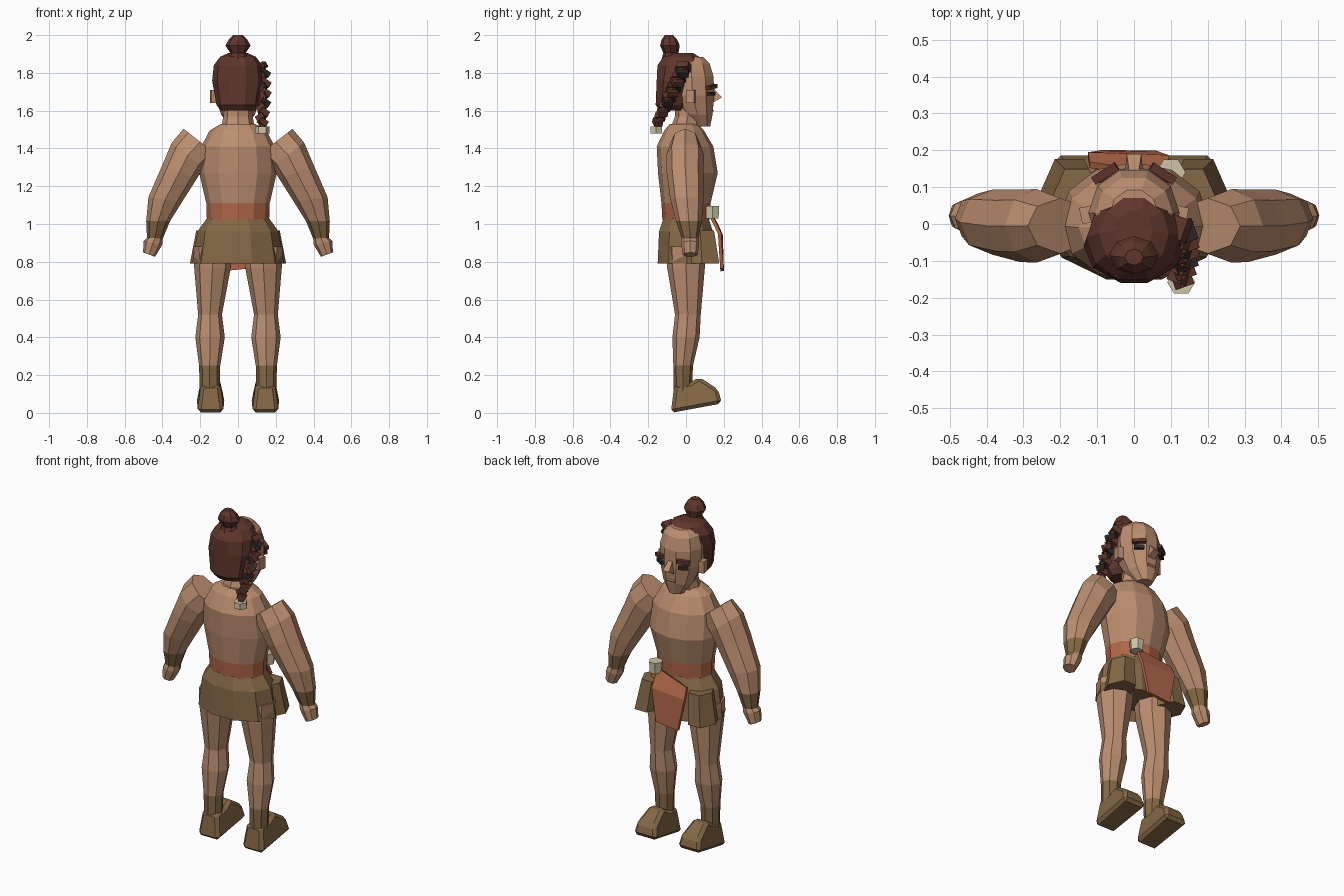
import bpy, bmesh, math
from mathutils import Matrix, Vector

cube = bpy.data.objects.get("Cube")
if cube:
    bpy.data.objects.remove(cube)


def material(name, r, g, b):
    m = bpy.data.materials.new(name)
    m.use_nodes = True
    m.diffuse_color = (r, g, b, 1)
    m.node_tree.nodes["Principled BSDF"].inputs["Base Color"].default_value = (r, g, b, 1)
    return m


skin = material("skin", 0.50, 0.27, 0.16)
leather = material("brown leather", 0.235, 0.138, 0.060)
cloth = material("rust cloth", 0.44, 0.135, 0.068)
hair = material("dark auburn hair", 0.115, 0.036, 0.025)
black = material("black strands", 0.028, 0.023, 0.021)
bone = material("bone", 0.62, 0.56, 0.39)


def finish(name, bm, mats):
    bmesh.ops.recalc_face_normals(bm, faces=bm.faces)
    mesh = bpy.data.meshes.new(name)
    bm.to_mesh(mesh)
    bm.free()
    for m in mats:
        mesh.materials.append(m)
    ob = bpy.data.objects.new(name, mesh)
    bpy.context.collection.objects.link(ob)
    return ob


def loft(name, rings, n, mats, bands=None, s=1):
    """Rings are (x, y, z, rx, ry, tilt in degrees); bands give a slot per segment."""
    bm = bmesh.new()
    loops = []
    for x, y, z, rx, ry, *tilt in rings:
        t = math.radians(tilt[0]) if tilt else 0
        loop = []
        for i in range(n):
            a = math.tau * i / n
            c = rx * math.cos(a)
            loop.append(bm.verts.new((s * (x + c * math.cos(t)), y + ry * math.sin(a), z + c * math.sin(t))))
        loops.append(loop)
    for k, (p, q) in enumerate(zip(loops, loops[1:])):
        for i in range(n):
            f = bm.faces.new((p[i], p[(i + 1) % n], q[(i + 1) % n], q[i]))
            f.material_index = bands[k] if bands else 0
    for loop, slot in ((loops[0], 0), (loops[-1], -1)):
        bm.faces.new(loop).material_index = bands[slot] if bands else 0
    return finish(name, bm, mats)


def prism(name, profile, x, mat, bevel=0):
    """Side profile of (y, z, half width), given thickness along x."""
    bm = bmesh.new()
    a, b = [[bm.verts.new((x + k * w, y, z)) for y, z, w in profile] for k in (-1, 1)]
    bm.faces.new(a)
    bm.faces.new(b)
    for i in range(len(profile)):
        j = (i + 1) % len(profile)
        bm.faces.new((a[i], a[j], b[j], b[i]))
    ob = finish(name, bm, [mat])
    if bevel:
        mod = ob.modifiers.new("chamfer", "BEVEL")
        mod.width, mod.segments = bevel, 1
    return ob


def box(name, loc, size, mat, turn=0, pitch=0):
    bm = bmesh.new()
    m = (Matrix.Translation(loc) @ Matrix.Rotation(math.radians(turn), 4, "Z")
         @ Matrix.Rotation(math.radians(pitch), 4, "Y") @ Matrix.Diagonal((*size, 1)))
    bmesh.ops.create_cube(bm, size=1, matrix=m)
    return finish(name, bm, [mat])


# Torso with waist sash, and neck
loft("torso", [(0, 0, 1.02, .165, .125), (0, 0, 1.11, .168, .13), (0, .01, 1.27, .205, .158),
               (0, -.005, 1.41, .195, .15), (0, -.01, 1.495, .15, .105), (0, -.01, 1.53, .09, .075)],
     12, [skin, cloth], [1, 0, 0, 0, 0])
loft("neck", [(0, -.005, 1.5, .09, .08), (0, .01, 1.57, .078, .068), (0, .01, 1.65, .075, .07)], 8, [skin])

# Skirt, with a hem that folds up inside
loft("skirt", [(0, 0, 1.03, .165, .125), (0, 0, .96, .215, .15), (0, .005, .79, .243, .163),
               (0, .005, .84, .2, .13)], 10, [leather])

# Head
loft("head", [(0, .085, 1.515, .045, .045), (0, .06, 1.58, .09, .085), (0, .035, 1.68, .122, .12),
              (0, .03, 1.78, .124, .122), (0, .03, 1.85, .105, .1), (0, .03, 1.885, .065, .065)], 10, [skin])
prism("nose", [(.135, 1.73, .012), (.19, 1.67, .02), (.13, 1.635, .025)], 0, skin)
prism("mouth_ridge", [(.12, 1.62, .03), (.15, 1.6, .028), (.125, 1.575, .03)], 0, skin)

# Hair cap and topknot
loft("hair_cap", [(0, -.075, 1.6, .09, .065), (0, -.075, 1.63, .114, .09), (0, -.06, 1.76, .137, .1),
                  (0, -.035, 1.84, .128, .122), (0, -.025, 1.885, .095, .1), (0, -.02, 1.905, .05, .06)],
     10, [hair])
loft("topknot", [(0, -.07, 1.87, .07, .06), (0, -.08, 1.905, .04, .04), (0, -.085, 1.945, .067, .052),
                 (0, -.088, 1.975, .05, .042), (0, -.09, 2.0, .025, .022)], 8, [hair])

# Braid: crossing strands that shrink towards the bead
COUNT = 12
for i in range(COUNT):
    t = i / (COUNT - 1)
    spot = Vector((.125 + .01 * math.sin(t * math.pi), -.01 - .14 * t, 1.83 - .29 * t))
    w = .062 - .018 * t
    side = 1 if i % 2 else -1
    box(f"braid_strand_{i + 1}", spot + Vector((side * .006, 0, 0)), (w, w, .03),
        black if i % 3 == 1 and i < 9 else hair, 20 * side, 32 * side)
loft("braid_core", [(.12, -.01, 1.84, .025, .03), (.13, -.09, 1.68, .025, .03), (.127, -.155, 1.5, .018, .02)],
     6, [hair])
loft("braid_bead", [(.128, -.158, 1.48, .038, .036), (.128, -.158, 1.515, .038, .036)], 6, [bone])

# Sash tail and belt toggle
bm = bmesh.new()
top = [(-.12, .16, 1.0), (.09, .13, 1.05)]
low = [(-.085, .192, .75), (.06, .19, .765)]
mid = [(-.125, .186, .94), (.095, .178, .95)]
rows = [[bm.verts.new(p) for p in row] for row in (top, mid, low)]
for p, q in zip(rows, rows[1:]):
    bm.faces.new((p[0], p[1], q[1], q[0]))
tail = finish("sash_tail", bm, [cloth])
solid = tail.modifiers.new("thickness", "SOLIDIFY")
solid.thickness, solid.offset = .018, 0
loft("belt_toggle", [(.1, .14, 1.03, .036, .038), (.1, .14, 1.095, .04, .04)], 6, [bone])

for s, side in ((1, "left"), (-1, "right")):
    # Arm with wrist wrap and closed hand
    loft(f"{side}_arm", [(.2, -.005, 1.435, .112, .075, 38), (.265, -.005, 1.365, .108, .1, 38),
                         (.31, -.005, 1.275, .098, .098, 22), (.385, .005, 1.13, .09, .088, 8),
                         (.423, .015, 1.015, .063, .068, 0), (.44, .022, .925, .042, .045, 3),
                         (.45, .022, .90, .05, .048, 12), (.471, .022, .838, .034, .04, 20)],
         8, [skin, leather], [0, 0, 0, 0, 1, 0, 0], s)
    # Leg with boot shaft
    loft(f"{side}_leg", [(.135, 0, .88, .1, .105), (.135, 0, .77, .097, .1), (.148, .01, .52, .063, .068),
                         (.148, 0, .4, .078, .072), (.15, -.015, .25, .056, .052), (.15, -.018, .08, .052, .047)],
         8, [skin, leather], [0, 0, 0, 0, 1], s)
    prism(f"{side}_boot", [(-.08, 0, .07), (.19, .05, .076), (.17, .125, .062), (.07, .19, .045),
                           (.02, .16, .05), (-.062, .15, .052)], s * .145, leather, .018)
    # Hip panel
    loft(f"{side}_hip_panel", [(.155, .075, .965, .066, .085), (.175, .085, .79, .08, .105)], 6,
         [leather], None, s)
    # Ear, brow and eye
    box(f"{side}_ear", (s * .128, .025, 1.675), (.034, .045, .07), skin, s * -12)
    box(f"{side}_brow", (s * .078, .137, 1.725), (.075, .024, .02), hair, s * -33, s * 8)
    box(f"{side}_eye", (s * .076, .133, 1.69), (.055, .02, .02), black, s * -33)
